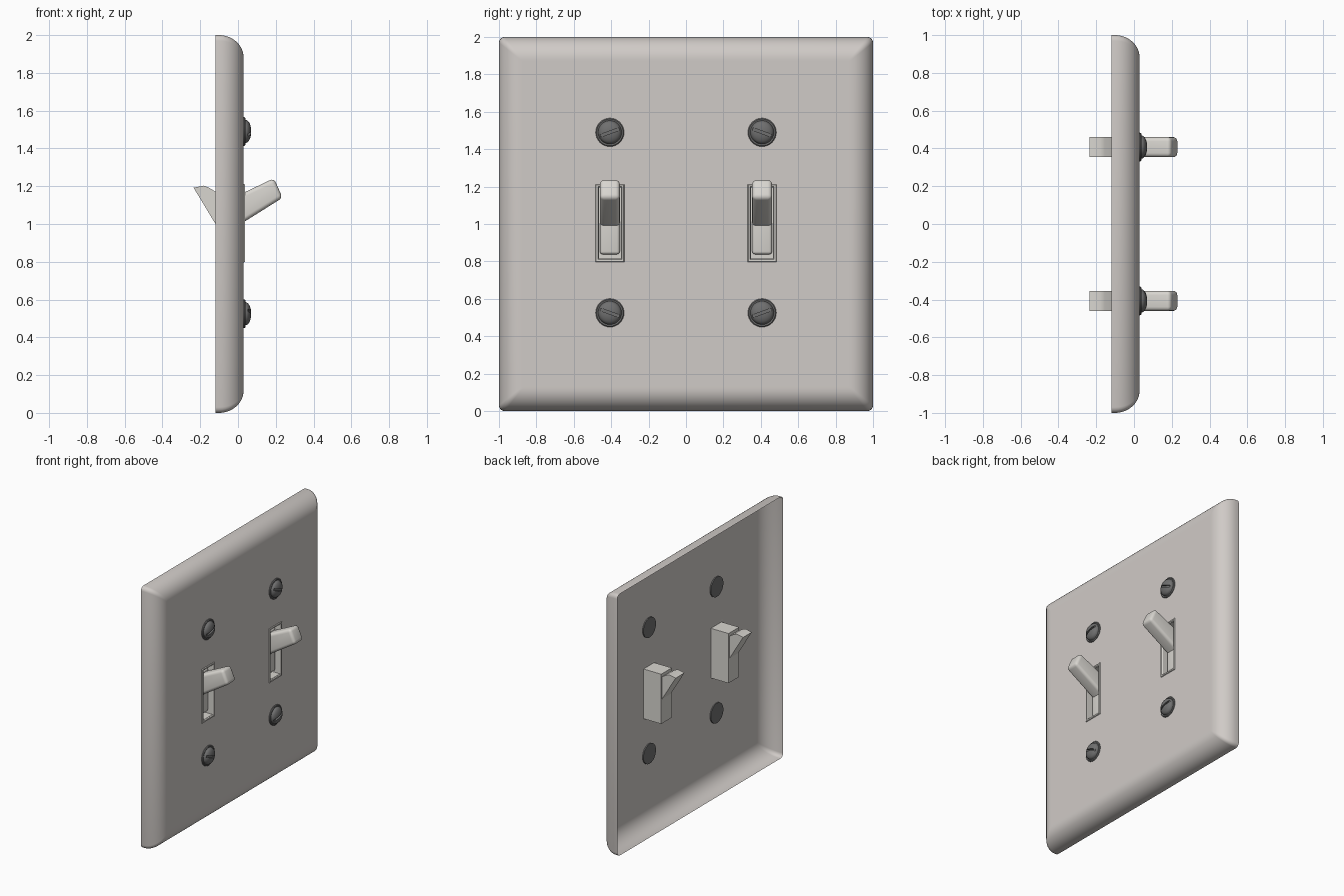
import bpy, bmesh, math
from mathutils import Vector

if "Cube" in bpy.data.objects:
    bpy.data.objects.remove(bpy.data.objects["Cube"])


def material(name, rgb):
    m = bpy.data.materials.new(name)
    m.diffuse_color = (*rgb, 1)
    m.use_nodes = True
    m.node_tree.nodes["Principled BSDF"].inputs["Base Color"].default_value = m.diffuse_color
    return m


PLATE = material("warm_grey_plate", (0.63, 0.595, 0.57))
LEVER = material("ivory_switch", (0.69, 0.67, 0.63))
METAL = material("dark_steel", (0.16, 0.16, 0.16))


def finish(bm, name, mat, angle=35):
    bmesh.ops.recalc_face_normals(bm, faces=bm.faces)
    me = bpy.data.meshes.new(name)
    bm.to_mesh(me)
    bm.free()
    me.materials.append(mat)
    ob = bpy.data.objects.new(name, me)
    bpy.context.collection.objects.link(ob)
    bpy.ops.object.select_all(action='DESELECT')
    ob.select_set(True)
    bpy.context.view_layer.objects.active = ob
    if angle:
        bpy.ops.object.shade_smooth_by_angle(angle=math.radians(angle))
    return ob


def loft(bm, rings, caps=True):
    """Join a list of equal-length point rings with quads."""
    loops = [[bm.verts.new(p) for p in r] for r in rings]
    for a, b in zip(loops, loops[1:]):
        n = len(a)
        for i in range(n):
            j = (i + 1) % n
            bm.faces.new((a[i], a[j], b[j], b[i]))
    if caps:
        bm.faces.new(loops[0])
        bm.faces.new(loops[-1])
    return loops


def rect(x, cy, hy, z0, z1):
    return [(x, cy - hy, z0), (x, cy + hy, z0), (x, cy + hy, z1), (x, cy - hy, z1)]


def rounded_square(x, half, r, n=4):
    pts = []
    for k, (sy, sz) in enumerate(((1, 1), (-1, 1), (-1, -1), (1, -1))):
        for i in range(n + 1):
            a = math.pi / 2 * (k + i / n)
            pts.append((x, sy * (half - r) + r * math.cos(a),
                        1 + sz * (half - r) + r * math.sin(a)))
    return pts


def circle(x, cy, cz, r, n=32):
    return [(x, cy + r * math.cos(2 * math.pi * i / n),
             cz + r * math.sin(2 * math.pi * i / n)) for i in range(n)]


COLS = (-0.407, 0.407)

# wall plate: open-backed thin shell with rounded border and two openings
bm = bmesh.new()
rings = [rounded_square(-0.12, 1, 0.03)]
for i in range(13):
    t = math.pi / 2 * i / 12
    inset = 0.12 * (1 - math.cos(t))
    rings.append(rounded_square(-0.10 + 0.13 * math.sin(t), 1 - inset, 0.03 - 0.2 * inset))
rings.append(rounded_square(0.03, 0.868, 0.004))
inner = loft(bm, rings, caps=False)[-1]
hole_loops = [inner] + [[bm.verts.new(p) for p in rect(0.03, c, 0.07, 0.805, 1.205)] for c in COLS]
edges = []
for lp in hole_loops:
    for a, b in zip(lp, lp[1:] + lp[:1]):
        edges.append(bm.edges.get((a, b)) or bm.edges.new((a, b)))
bmesh.ops.triangle_fill(bm, use_beauty=True, use_dissolve=False, edges=edges, normal=(1, 0, 0))
plate = finish(bm, "wall_plate", PLATE)
if max(plate.data.polygons, key=lambda p: p.area).normal.x < 0:
    plate.data.flip_normals()


def prism(name, profile, cy, hy, width):
    """Extrude an x-z profile along y and round every edge ahead of the pivot."""
    bm = bmesh.new()
    loft(bm, [[(x, cy + s * hy, z) for x, z in profile] for s in (-1, 1)])
    if width:
        x0 = min(p[0] for p in profile) + 1e-4
        es = [e for e in bm.edges if max(v.co.x for v in e.verts) > x0]
        bmesh.ops.bevel(bm, geom=es, offset=width, segments=4, profile=0.5,
                        affect='EDGES', clamp_overlap=True)
    return finish(bm, name, LEVER)


for side, c in zip(("left", "right"), COLS):
    # switch housing: box behind the plate with raised rim and recess
    bm = bmesh.new()
    loft(bm, [rect(-0.12, c, 0.064, 0.815, 1.195),
              rect(0.03, c, 0.064, 0.815, 1.195),
              rect(0.03, c, 0.077, 0.797, 1.212),
              rect(0.036, c, 0.074, 0.80, 1.209),
              rect(0.036, c, 0.064, 0.81, 1.2),
              rect(0.028, c, 0.059, 0.816, 1.194),
              rect(-0.035, c, 0.059, 0.816, 1.194)])
    finish(bm, side + "_switch_housing", LEVER, 0)

    # rocker body inside the recess
    prism(side + "_rocker_body", [(-0.1, 0.838), (0.0, 0.838), (0.0, 1.17), (-0.1, 1.17)],
          c, 0.053, 0.015)
    # front toggle and its rear tail
    prism(side + "_toggle", [(-0.03, 0.972), (0.236, 1.139), (0.19, 1.242), (-0.03, 1.137)],
          c, 0.053, 0.022)
    prism(side + "_toggle_tail", [(-0.11, 0.985), (-0.235, 1.192), (-0.18, 1.203),
                                  (-0.155, 1.193), (-0.11, 1.165)], c, 0.053, 0)

# slotted dome screws
for side, c in zip((-1, 1), COLS):
    for up, z in ((1, 1.49), (-1, 0.525)):
        bm = bmesh.new()
        prof = [(0.022, 0.076), (0.034, 0.076), (0.039, 0.071), (0.037, 0.063)]
        for i in range(9):
            t = math.pi / 2 * i / 9
            prof.append((0.04 + 0.03 * math.sin(t), 0.061 * math.cos(t)))
        loft(bm, [circle(x, c, z, r) for x, r in prof])
        name = ("upper" if up > 0 else "lower") + ("_left" if side < 0 else "_right") + "_screw"
        screw = finish(bm, name, METAL, 0)

        # slot cutter, removed after the cut
        bpy.ops.mesh.primitive_cube_add(size=1, location=(0.078, c, z),
                                        rotation=(math.radians(-side * up * 20), 0, 0))
        cutter = bpy.context.object
        cutter.scale = (0.05, 0.15, 0.014)
        cutter.hide_render = True
        mod = screw.modifiers.new("slot", 'BOOLEAN')
        mod.operation = 'DIFFERENCE'
        mod.solver = 'EXACT'
        mod.object = cutter
        bpy.ops.object.select_all(action='DESELECT')
        screw.select_set(True)
        bpy.context.view_layer.objects.active = screw
        bpy.ops.object.modifier_apply(modifier=mod.name)
        bpy.data.objects.remove(cutter)
        bpy.ops.object.shade_smooth_by_angle(angle=math.radians(35))
